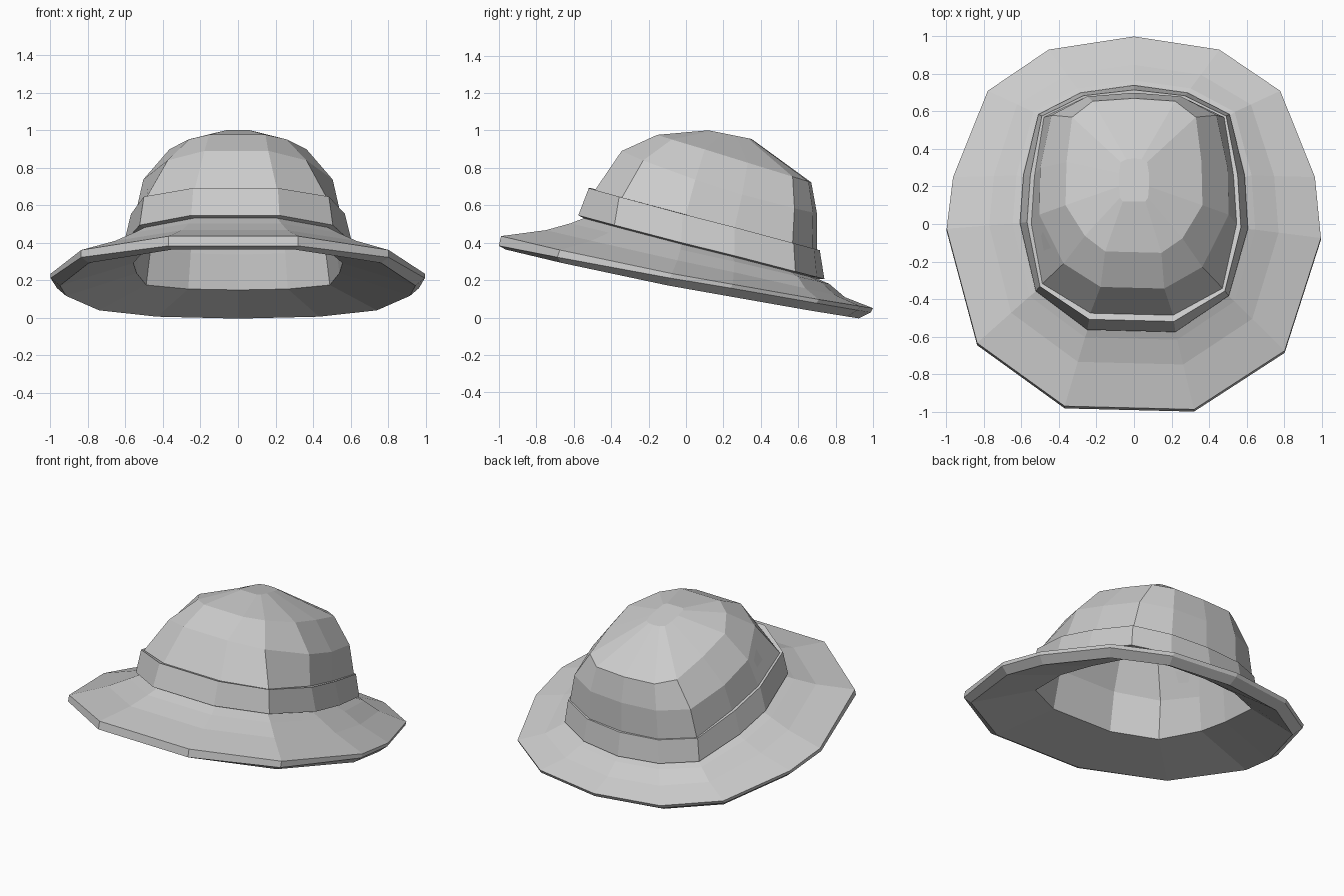
import bpy, bmesh

if "Cube" in bpy.data.objects:
    bpy.data.objects.remove(bpy.data.objects["Cube"])

# Half outlines (x, y) from the back centre round to the front; mirrored to 13 sides
RIM = [(0, 1), (.455, .93), (.78, .71), (.965, .25), (.998, -.05), (.82, -.655), (.345, -.98)]
BAND = [(0, .74), (.285, .70), (.51, .585), (.59, .26), (.608, -.01), (.515, -.37), (.235, -.57)]
BASE = [(0, .70), (.26, .675), (.48, .57), (.53, .26), (.547, 0), (.48, -.33), (.22, -.48)]
WALL = [(0, .70), (.25, .68), (.44, .58), (.50, .30), (.505, .05), (.37, -.22), (.17, -.34)]
SHOULDER = [(0, .67), (.22, .655), (.33, .57), (.36, .33), (.365, .10), (.26, -.07), (.15, -.15)]
TOP = [(0, .35), (.04, .345), (.07, .33), (.08, .27), (.08, .2), (.075, .14), (.06, .12)]


def blend(a, b, t):
    return [(p[0] + (q[0] - p[0]) * t, p[1] + (q[1] - p[1]) * t) for p, q in zip(a, b)]


def ring(half, a, b, c=0, s=1, dy=0):
    """Full ring; height is a + b*y + c*y*y, s scales the outline."""
    pts = [half[0]] + [(-x, y) for x, y in half[1:]] + half[:0:-1]
    out = []
    for x, y in pts:
        x, y = x * s, y * s + dy
        z = a + b * y + c * y * y
        if y < 0:  # slight hand-made skew of the front half
            x, y = x + .025 * y, y - .025 * x
        out.append((x, y, z))
    return out


def loft(name, rings, cap_start=False, cap_end=False):
    bm = bmesh.new()
    loops = [[bm.verts.new(p) for p in r] for r in rings]
    n = len(loops[0])
    for lo, hi in zip(loops, loops[1:]):
        for i in range(n):
            j = (i + 1) % n
            bm.faces.new((lo[i], lo[j], hi[j], hi[i]))
    if cap_start:
        bm.faces.new(loops[0][::-1])
    if cap_end:
        bm.faces.new(loops[-1])
    mesh = bpy.data.meshes.new(name)
    bm.to_mesh(mesh)
    bm.free()
    ob = bpy.data.objects.new(name, mesh)
    bpy.context.collection.objects.link(ob)
    return ob


hole = ring(BASE, .285, -.2, s=1.02, dy=-.03)
neck = ring(BAND, .39, -.26, s=.95)

# Inner lining close under the crown, from the top down to the head opening
loft("lining", [
    ring(TOP, 1.005, -.2),
    ring(SHOULDER, .915, -.3, s=.97),
    ring(WALL, .74, -.36, .1, s=.97),
    ring(BASE, .52, -.27, s=.97),
    hole], cap_start=True)

# Brim: underside, rolled rim, then the curved upper side to the neck
loft("brim", [
    hole,
    ring(RIM, .157, -.195, .022, s=.95, dy=-.025),
    ring(RIM, .20, -.18, .005, dy=-.012),
    ring(RIM, .225, -.195, .02),
    ring(blend(RIM, BAND, .58), .30, -.225),
    ring(blend(RIM, BAND, .9), .36, -.235),
    neck])

# Crown: tilted rounded dome
loft("crown", [
    neck,
    ring(BASE, .553, -.27),
    ring(WALL, .755, -.36, .11),
    ring(SHOULDER, .93, -.31),
    ring(TOP, 1.025, -.2)], cap_end=True)

# Hat band with a small ledge above and below
loft("band", [
    neck,
    ring(BAND, .398, -.26),
    ring(blend(BAND, BASE, .62), .553, -.27),
    ring(BASE, .55, -.27)])
